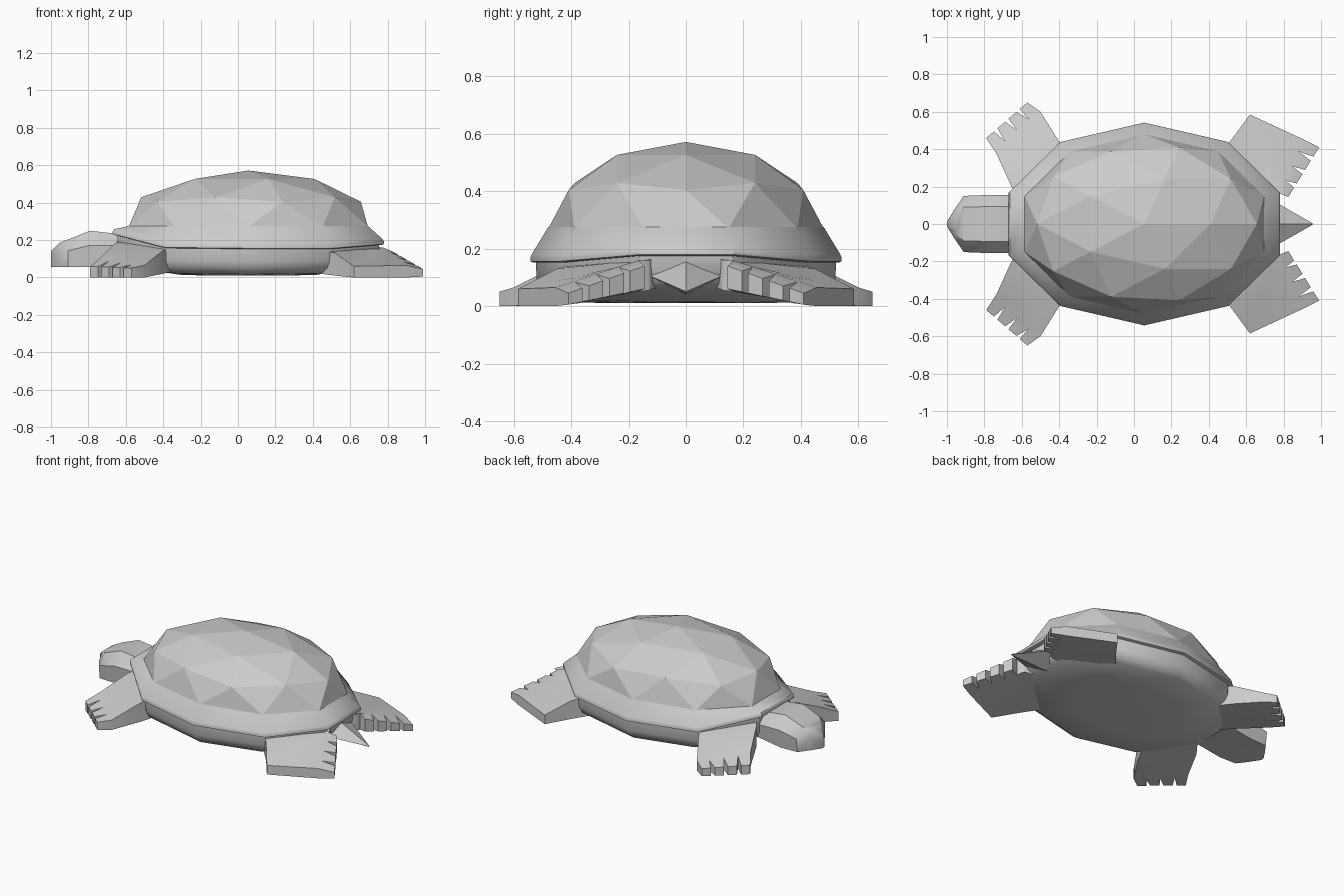
import bpy, bmesh
from math import cos, sin, radians

if "Cube" in bpy.data.objects:
    bpy.data.objects.remove(bpy.data.objects["Cube"])

CX = 0.055
ANGLES = [18 + 36 * i for i in range(10)]
EDGE_Z = {18: .175, 54: .152, 90: .152, 126: .157, 162: .228}


def finish(name, bm, smooth=True):
    bmesh.ops.recalc_face_normals(bm, faces=bm.faces)
    me = bpy.data.meshes.new(name)
    bm.to_mesh(me)
    bm.free()
    ob = bpy.data.objects.new(name, me)
    bpy.context.collection.objects.link(ob)
    if smooth:
        bpy.ops.object.select_all(action='DESELECT')
        ob.select_set(True)
        bpy.context.view_layer.objects.active = ob
        bpy.ops.object.shade_smooth_by_angle(angle=radians(42))
    return ob


def loft(name, rings, caps=True, smooth=True):
    bm = bmesh.new()
    vs = [[bm.verts.new(p) for p in r] for r in rings]
    n = len(vs[0])
    for a, b in zip(vs, vs[1:]):
        for i in range(n):
            bm.faces.new((a[i], a[(i + 1) % n], b[(i + 1) % n], b[i]))
    if caps:
        bm.faces.new(vs[0])
        bm.faces.new(vs[-1])
    bmesh.ops.remove_doubles(bm, verts=bm.verts, dist=1e-4)
    return finish(name, bm, smooth)


def edge_z(a):
    return EDGE_Z[a if a < 180 else 360 - a]


def decagon(rx, ry, zf):
    return [(CX + rx * cos(radians(a)), ry * sin(radians(a)), zf(a)) for a in ANGLES]


# Shell dome: upper half of a faceted icosphere
bm = bmesh.new()
bmesh.ops.create_icosphere(bm, subdivisions=2, radius=1)
bmesh.ops.delete(bm, geom=[v for v in bm.verts if v.co.z < -.01], context='VERTS')
for v in bm.verts:
    v.co = (CX + .673 * v.co.x, .48 * v.co.y, .27 + .302 * v.co.z)
finish("shell_dome", bm, smooth=False)

# Shell rim: sloping ten-sided skirt with a thin lip
RX, RY = .7625, .542
loft("shell_rim", [
    decagon(.673, .48, lambda a: .275),
    decagon(RX * .99, RY * .99, lambda a: edge_z(a) + .03),
    decagon(RX, RY, lambda a: edge_z(a) + .018),
    decagon(RX, RY, lambda a: edge_z(a) + .004),
    decagon(RX * .985, RY * .985, edge_z),
    decagon(RX * .94, RY * .94, edge_z)], caps=False)


# Belly: rounded underside, lifted towards head and tail
def belly_ring(s, z, lift=.045):
    return decagon(RX * s, RY * s, lambda a: z + lift * cos(radians(a)) ** 4)


loft("belly", [decagon(RX * .965, RY * .965, lambda a: edge_z(a) + .01),
               belly_ring(.96, .085), belly_ring(.93, .045),
               belly_ring(.86, .017), belly_ring(.5, .01, .005)])


# Head and neck: six-sided sections along x
def head_ring(x, w, lo, hi, back=0):
    mid = lo + (hi - lo) * .6
    return [(x, -w * .6, hi), (x, w * .6, hi), (x + back, w, mid),
            (x + back, w * .93, lo), (x + back, -w * .93, lo), (x + back, -w, mid)]


loft("head", [head_ring(-1.0, .012, .055, .14),
              head_ring(-.955, .085, .055, .185),
              head_ring(-.91, .15, .055, .203),
              head_ring(-.79, .155, .055, .25),
              head_ring(-.66, .155, .075, .235),
              head_ring(-.50, .15, .09, .215)])


# Legs: slabs lofted from root to knuckles to four notched toes
def leg(name, rows, side, notch):
    cols = []
    for t in range(4):
        cols += [(t * .26 + .02, 0), (t * .26 + .20, 0)]
        if t < 3:
            cols.append((t * .26 + .23, notch))
    cols = [((u - .02) / .96, n) for u, n in cols]
    bm = bmesh.new()
    top, bot = [], []
    for r, (a, b) in enumerate(rows):
        tr, br = [], []
        for u, n in cols:
            p = [a[k] + (b[k] - a[k]) * u for k in range(4)]
            if r == len(rows) - 1 and n:
                q = [rows[r - 1][0][k] + (rows[r - 1][1][k] - rows[r - 1][0][k]) * u
                     for k in range(4)]
                p = [p[k] + (q[k] - p[k]) * n for k in range(4)]
            tr.append(bm.verts.new((p[0], p[1] * side, p[2])))
            br.append(bm.verts.new((p[0], p[1] * side, p[3])))
        top.append(tr)
        bot.append(br)
    n = len(cols)
    for g in (top, bot):
        for r in range(len(rows) - 1):
            for i in range(n - 1):
                bm.faces.new((g[r][i], g[r][i + 1], g[r + 1][i + 1], g[r + 1][i]))
    for r in range(len(rows) - 1):
        for i in (0, n - 1):
            bm.faces.new((top[r][i], top[r + 1][i], bot[r + 1][i], bot[r][i]))
    for r in (0, len(rows) - 1):
        for i in range(n - 1):
            bm.faces.new((top[r][i], top[r][i + 1], bot[r][i + 1], bot[r][i]))
    finish(name, bm)


# Each corner is x, y, top z, bottom z
FRONT = [((-.36, .36, .16, .03), (-.58, .10, .20, .06)),
         ((-.40, .44, .145, .02), (-.655, .20, .185, .05)),
         ((-.50, .60, .065, 0), (-.735, .375, .105, .01)),
         ((-.57, .65, .05, 0), (-.79, .46, .06, 0))]
REAR = [((.44, .36, .15, .02), (.66, .10, .17, .06)),
        ((.52, .45, .13, .01), (.75, .12, .165, .06)),
        ((.62, .585, .06, 0), (.765, .13, .16, .055)),
        ((.90, .455, .065, 0), (.775, .165, .16, .05)),
        ((.99, .41, .045, .005), (.825, .145, .14, .06))]
for side, label in ((1, "left"), (-1, "right")):
    leg("front_leg_" + label, FRONT, side, .8)
    leg("rear_leg_" + label, REAR, side, .9)

# Tail: pointed four-sided wedge
loft("tail", [[(.68, 0, .19), (.68, .16, .12), (.68, 0, .04), (.68, -.16, .12)],
              [(.955, 0, .056), (.955, .004, .052), (.955, 0, .048), (.955, -.004, .052)]],
     smooth=False)
